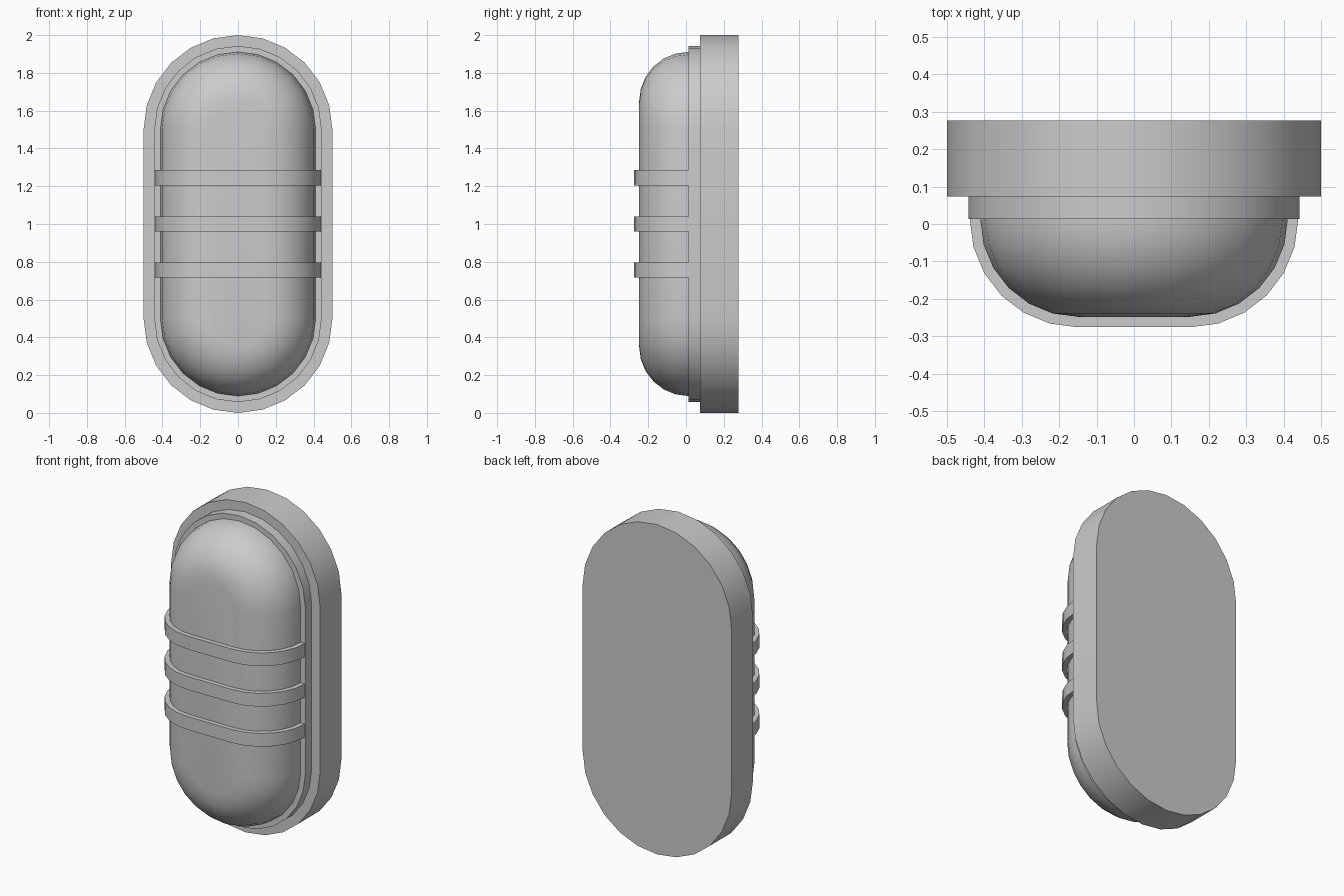
import bpy, bmesh
from math import sin, cos, pi, radians

if "Cube" in bpy.data.objects:
    bpy.data.objects.remove(bpy.data.objects["Cube"])

HALF = 0.5      # half length of the straight sides
MID_Z = 1.0
STEPS = 12      # facets per rounded end


def finish(name, bm):
    bmesh.ops.recalc_face_normals(bm, faces=bm.faces[:])
    mesh = bpy.data.meshes.new(name)
    bm.to_mesh(mesh)
    bm.free()
    ob = bpy.data.objects.new(name, mesh)
    bpy.context.collection.objects.link(ob)
    bpy.ops.object.select_all(action='DESELECT')
    ob.select_set(True)
    bpy.context.view_layer.objects.active = ob
    bpy.ops.object.shade_smooth_by_angle(angle=radians(32))
    return ob


def capsule_loft(name, profile):
    """Loft capsule outlines given as (radius, y), closed at both ends."""
    bm = bmesh.new()
    rings = []
    for r, y in profile:
        ring = []
        for start, zc in ((0, MID_Z + HALF), (pi, MID_Z - HALF)):
            for i in range(STEPS + 1):
                a = start + pi * i / STEPS
                ring.append(bm.verts.new((r * cos(a), y, zc + r * sin(a))))
        rings.append(ring)
    n = len(rings[0])
    for a, b in zip(rings, rings[1:]):
        for i in range(n):
            j = (i + 1) % n
            bm.faces.new((a[i], a[j], b[j], b[i]))
    bm.faces.new(rings[0])
    bm.faces.new(rings[-1])
    return finish(name, bm)


def arc(r, flat=0.15, y0=0.013, steps=6):
    """Quarter round from the side of the cover to its flat front."""
    return [(flat + r * cos(pi / 2 * i / steps), y0 - r * sin(pi / 2 * i / steps))
            for i in range(steps + 1)]


def guard_bar(name, z, height=0.08):
    """Strap wrapped over the cover from side to side."""
    def path(r):
        half = arc(r)
        return half + [(-x, y) for x, y in reversed(half)]
    bm = bmesh.new()
    sections = []
    for (xo, yo), (xi, yi) in zip(path(0.289), path(0.258)):
        sections.append([bm.verts.new(p) for p in (
            (xo, yo, z - height / 2), (xo, yo, z + height / 2),
            (xi, yi, z + height / 2), (xi, yi, z - height / 2))])
    for a, b in zip(sections, sections[1:]):
        for i in range(4):
            j = (i + 1) % 4
            bm.faces.new((a[i], a[j], b[j], b[i]))
    bm.faces.new(sections[0])
    bm.faces.new(sections[-1])
    return finish(name, bm)


# Wall base and the narrower rim in front of it
capsule_loft("base", [(0.5, 0.277), (0.5, 0.073)])
capsule_loft("rim", [(0.443, 0.073), (0.443, 0.013)])

# Rounded cover
capsule_loft("cover", [(0.41, 0.03)] + arc(0.261))

# Three guard bars across the cover
for i, z in enumerate((0.757, 1.0, 1.245)):
    guard_bar(f"guard_bar_{i + 1}", z)
